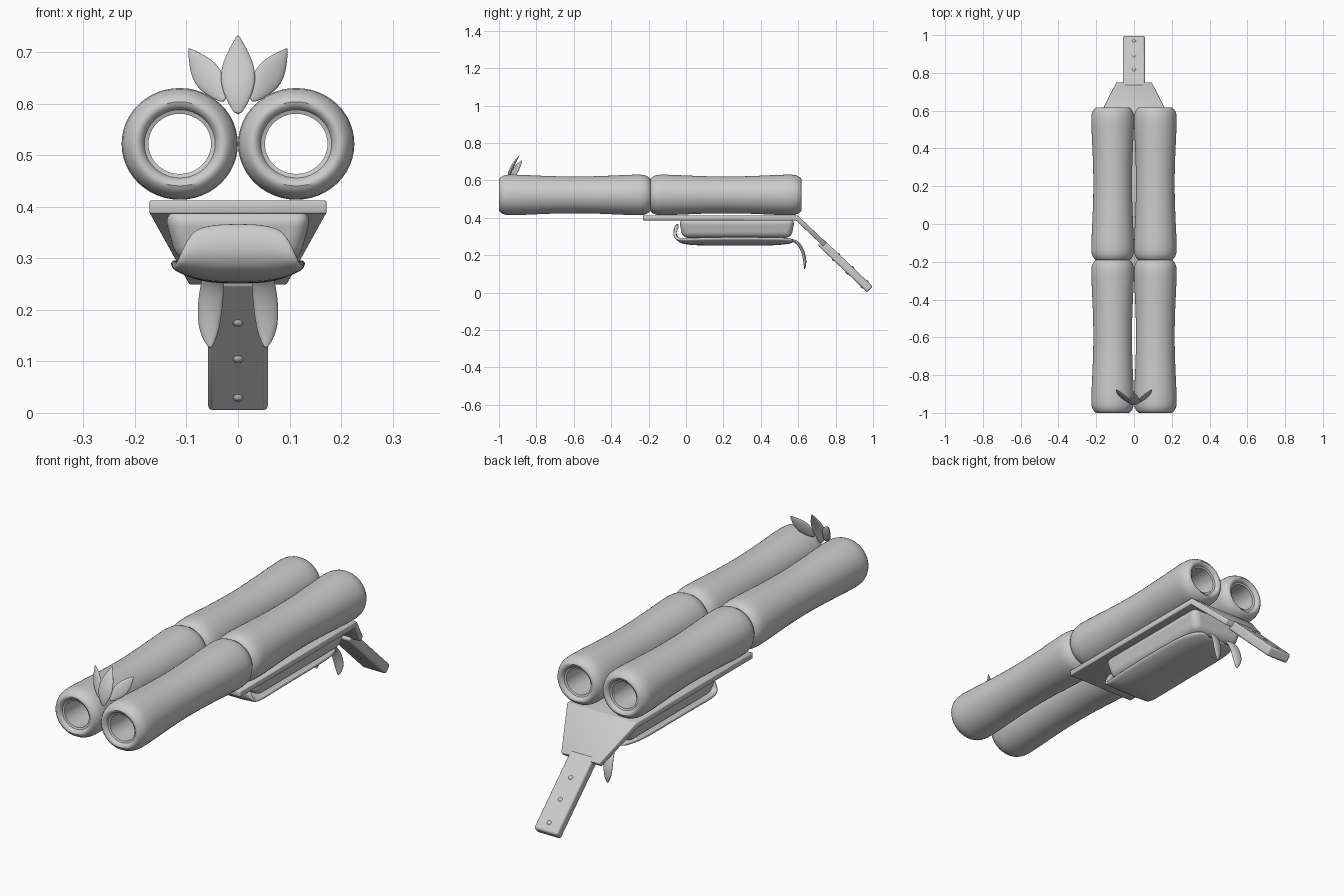
import bpy, bmesh, math
from mathutils import Vector, Matrix

if "Cube" in bpy.data.objects:
    bpy.data.objects.remove(bpy.data.objects["Cube"])


def make(name, bm, angle=40):
    bmesh.ops.recalc_face_normals(bm, faces=bm.faces)
    me = bpy.data.meshes.new(name)
    bm.to_mesh(me)
    bm.free()
    ob = bpy.data.objects.new(name, me)
    bpy.context.collection.objects.link(ob)
    bpy.ops.object.select_all(action='DESELECT')
    ob.select_set(True)
    bpy.context.view_layer.objects.active = ob
    bpy.ops.object.shade_smooth_by_angle(angle=math.radians(angle))
    return ob


def bridge(bm, rings, close_ends=False, loop=False, cyclic=True):
    # Skin a list of vertex rings
    vs = [[bm.verts.new(p) for p in r] for r in rings]
    n = len(vs[0])
    pairs = list(zip(vs, vs[1:])) + ([(vs[-1], vs[0])] if loop else [])
    for a, b in pairs:
        for i in range(n if cyclic else n - 1):
            j = (i + 1) % n
            bm.faces.new((a[i], a[j], b[j], b[i]))
    if close_ends:
        bm.faces.new(vs[0])
        bm.faces.new(vs[-1])


def modifier(ob, kind, **kw):
    m = ob.modifiers.new(kind.title(), kind)
    for k, v in kw.items():
        setattr(m, k, v)


def tube(name, cx, y0, y1):
    # Hollow bamboo segment with rounded lips and a slim waist
    L = y1 - y0
    end = [(.090, .060), (.018, .060), (.015, .068), (.008, .071), (.002, .077), (0, .084),
           (.003, .091), (.010, .098), (.022, .105), (.035, .1095), (.055, .1115), (.085, .1115)]
    prof = [(y0 + d, r) for d, r in end]
    for k in range(1, 10):
        t = k / 10
        prof.append((y0 + .085 + t * (L - .17), .1115 - .0105 * math.sin(math.pi * t) ** 1.2))
    prof += [(y1 - d, r) for d, r in reversed(end)]
    n = 48
    rings = [[(cx + 1.012 * r * math.cos(2 * math.pi * i / n), y,
               .522 + .972 * r * math.sin(2 * math.pi * i / n)) for i in range(n)] for y, r in prof]
    bm = bmesh.new()
    bridge(bm, rings, loop=True)
    return make(name, bm)


def leaf(name, path, widths, side, thick):
    # Pointed leaf with a lens cross-section swept along a path
    P = [Vector(p) for p in path]
    S = Vector(side).normalized()
    rings = []
    for k, p in enumerate(P):
        t = (P[min(k + 1, len(P) - 1)] - P[max(k - 1, 0)]).normalized()
        nrm = t.cross(S).normalized()
        w = widths[k]
        h = thick * min(1, w / max(widths) + .15)
        rings.append([p + S * w * math.cos(a) + nrm * h * math.sin(a)
                      for a in (2 * math.pi * i / 12 for i in range(12))])
    bm = bmesh.new()
    bridge(bm, rings, close_ends=True)
    ob = make(name, bm, 60)
    modifier(ob, 'SUBSURF', levels=1, render_levels=1)
    return ob


# Two barrels of two segments each
for s, tag in ((-1, "left"), (1, "right")):
    tube("front_barrel_" + tag, s * .113, -1.0, -.190)
    tube("rear_barrel_" + tag, s * .113, -.192, .618)

# Bent mounting plate narrowing toward the grip
bm = bmesh.new()
bridge(bm, [[(-w, y, z), (w, y, z)] for y, z, w in
            ((-.23, .399, .172), (.592, .399, .172), (.742, .257, .095))], cyclic=False)
plate = make("mounting_plate", bm, 30)
modifier(plate, 'SOLIDIFY', thickness=.026, offset=0, use_even_offset=True)
modifier(plate, 'BEVEL', width=.004, segments=2)

# Grip with through pins
a, b = Vector((0, .720, .268)), Vector((0, .984, .017))
d = (b - a).normalized()
nrm = Vector((1, 0, 0)).cross(d)
rot = Matrix((Vector((1, 0, 0)), d, nrm)).transposed().to_4x4()
bm = bmesh.new()
bmesh.ops.create_cube(bm, size=1, matrix=Matrix.Translation((a + b) / 2) @ rot
                      @ Matrix.Diagonal((.117, (b - a).length, .044, 1)))
grip = make("grip", bm, 30)
modifier(grip, 'BEVEL', width=.01, segments=3)
for i, z in enumerate((.190, .120, .045)):
    c = a + (b - a) * ((a.z - z) / (a.z - b.z))
    bm = bmesh.new()
    bmesh.ops.create_uvsphere(bm, u_segments=20, v_segments=10, radius=1,
                              matrix=Matrix.Translation(c) @ rot @ Matrix.Diagonal((.017, .017, .027, 1)))
    make(f"grip_pin_{i + 1}", bm, 60)

# Tapered fore-end block under the plate
bm = bmesh.new()
bmesh.ops.create_cube(bm, size=1)
for v in bm.verts:
    top = v.co.z > 0
    v.co = (v.co.x * (.29 if top else .235), .272 + v.co.y * (.62 if top else .58), .392 if top else .292)
block = make("fore_end_block", bm, 40)
modifier(block, 'BEVEL', width=.03, segments=5)

# Leaf wrapper cupping the block from below
stations = [(-.042, .366, .080, -.012), (-.056, .345, .102, -.012), (-.062, .312, .115, -.012),
            (-.045, .280, .123, .005), (.0, .264, .127, .022), (.08, .260, .129, .032),
            (.3, .260, .130, .034), (.46, .260, .129, .032), (.53, .266, .115, .024), (.575, .274, .085, .008)]
bm = bmesh.new()
bridge(bm, [[(u / 6 * w, y, z + lift * abs(u / 6) ** 3) for u in range(-6, 7)]
            for y, z, w, lift in stations], cyclic=False)
wrap = make("leaf_wrapper", bm, 60)
modifier(wrap, 'SOLIDIFY', thickness=.018, offset=0)
modifier(wrap, 'SUBSURF', levels=2, render_levels=2)

# Pair of drooping leaf tails behind the wrapper
for s, tag in ((-1, "left"), (1, "right")):
    leaf("leaf_tail_" + tag,
         [(s * .045, .53, .280), (s * .046, .57, .282), (s * .048, .602, .264), (s * .052, .622, .230),
          (s * .056, .634, .185), (s * .056, .637, .150), (s * .054, .633, .124)],
         [.016, .019, .022, .026, .025, .018, .002], (1, s * .15, 0), .009)

# Sprout of three leaves at the muzzle
W = [.006, .022, .033, .036, .030, .017, .001]
T = [i / 6 for i in range(7)]
leaf("sprout_middle", [(0, -.955 + .055 * t * t + .01 * t, .578 + .156 * t) for t in T], W, (1, 0, 0), .009)
for s, tag in ((-1, "left"), (1, "right")):
    leaf("sprout_" + tag, [(s * (.026 + .070 * t), -.945 + .07 * t, .604 + .104 * t) for t in T],
         [w * .85 for w in W], (1, s * .3, -s * .7), .008)
